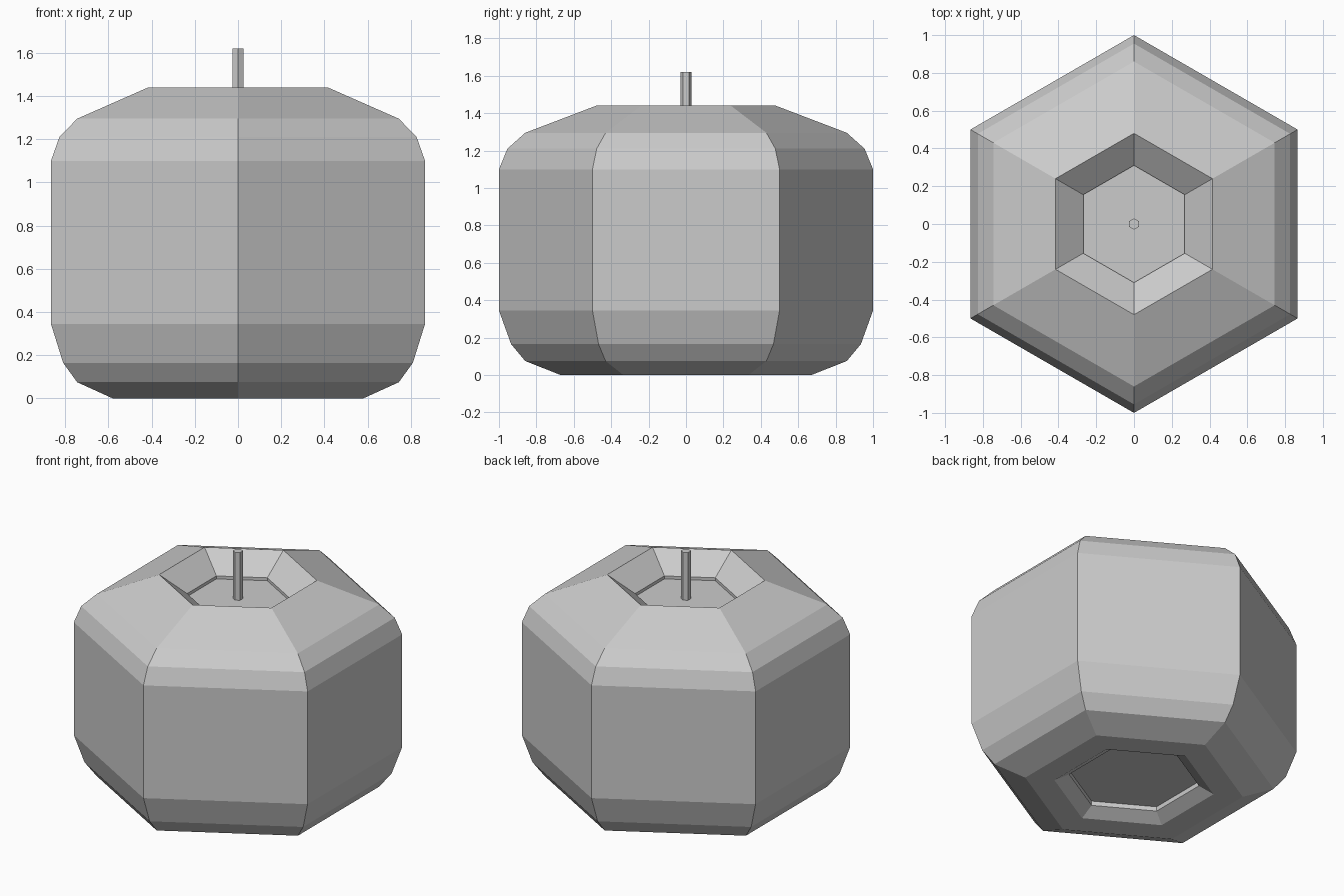
import bpy
import bmesh
from math import cos, sin, pi

cube = bpy.data.objects.get("Cube")
if cube:
    bpy.data.objects.remove(cube, do_unlink=True)

SIDES = 6

grey = bpy.data.materials.new("plain grey")
grey.use_nodes = True
colour = (0.6, 0.6, 0.6, 1)
grey.diffuse_color = colour
grey.node_tree.nodes["Principled BSDF"].inputs["Base Color"].default_value = colour


def hex_lathe(name, profile):
    """Stack hexagonal rings of (radius, height) and cap both ends."""
    bm = bmesh.new()
    angles = [pi / 2 + 2 * pi * i / SIDES for i in range(SIDES)]
    rings = [[bm.verts.new((r * cos(a), r * sin(a), z)) for a in angles]
             for r, z in profile]
    for low, high in zip(rings, rings[1:]):
        for i in range(SIDES):
            j = (i + 1) % SIDES
            bm.faces.new((low[i], low[j], high[j], high[i]))
    bm.faces.new(rings[0][::-1])
    bm.faces.new(rings[-1])
    bmesh.ops.recalc_face_normals(bm, faces=bm.faces)
    mesh = bpy.data.meshes.new(name)
    bm.to_mesh(mesh)
    bm.free()
    mesh.materials.append(grey)
    obj = bpy.data.objects.new(name, mesh)
    bpy.context.collection.objects.link(obj)
    return obj


# Faceted body, from the recessed underside up and over into the top hollow
underside = [(0.40, 0.08), (0.40, 0.05), (0.49, 0.0), (0.67, 0.0)]
wall = [(0.86, 0.075), (0.935, 0.165), (1.0, 0.345),
        (1.0, 1.10), (0.955, 1.21), (0.86, 1.295)]
hollow = [(0.48, 1.44), (0.31, 1.32), (0.31, 1.30)]
hex_lathe("body", underside + wall + hollow)

# Thin stem rising from the hollow floor
hex_lathe("stem", [(0.03, 1.295), (0.03, 1.62)])
